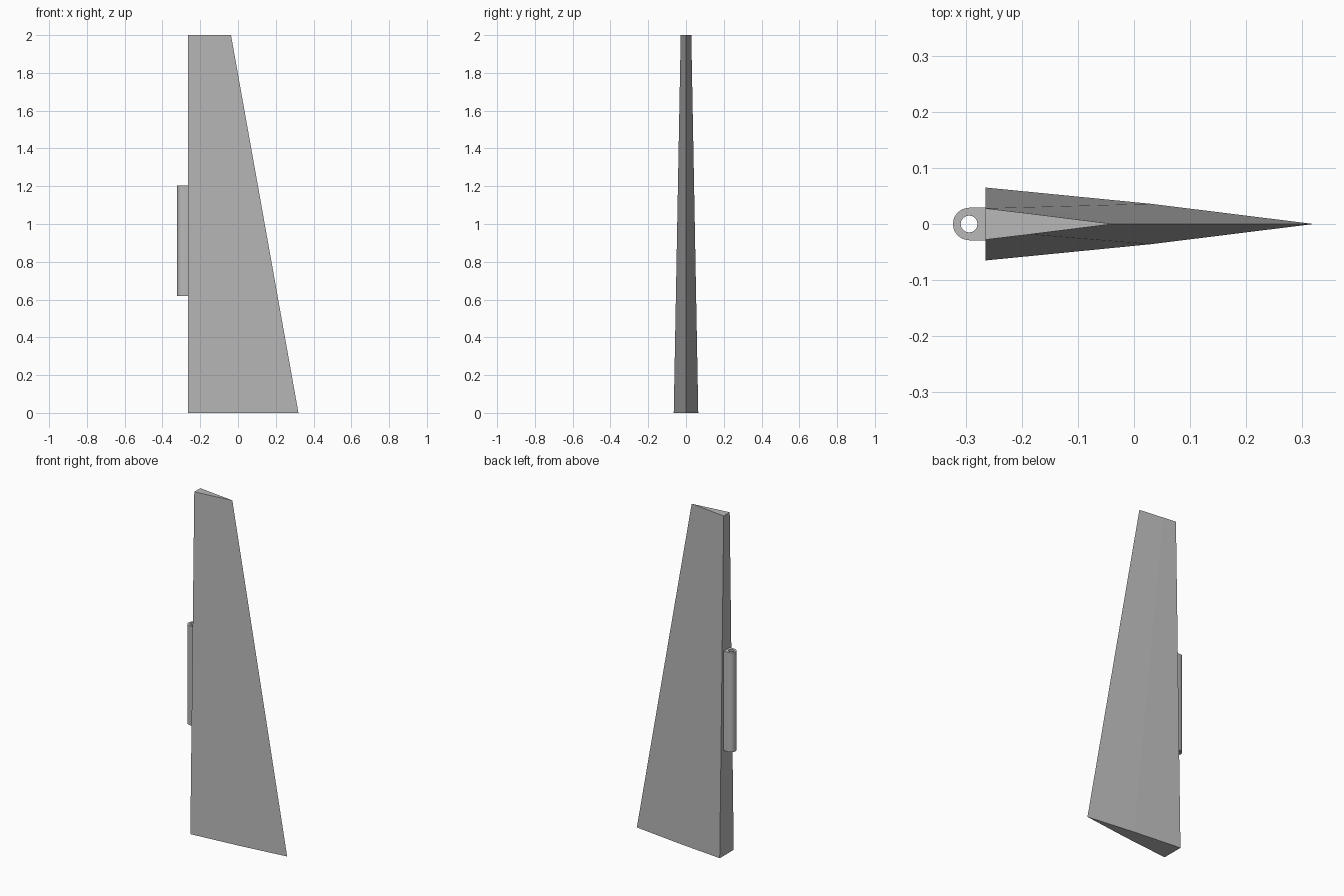
import bpy
from math import cos, sin, tau

cube = bpy.data.objects.get("Cube")
if cube:
    bpy.data.objects.remove(cube, do_unlink=True)

grey = bpy.data.materials.new("plain grey")
grey.use_nodes = True
colour = (0.48, 0.48, 0.48, 1)
grey.diffuse_color = colour
grey.node_tree.nodes["Principled BSDF"].inputs["Base Color"].default_value = colour


def make_part(name, verts, faces):
    mesh = bpy.data.meshes.new(name)
    mesh.from_pydata(verts, [], faces)
    mesh.materials.append(grey)
    obj = bpy.data.objects.new(name, mesh)
    bpy.context.collection.objects.link(obj)
    return obj


def section(lead, mid, tip, z):
    """Symmetric wedge outline: thick hinge edge, slight bulge, sharp tip."""
    half = [lead, mid]
    return ([(x, -y, z) for x, y in half] + [(tip, 0, z)]
            + [(x, y, z) for x, y in reversed(half)])


# Tapered blade lofted between the bottom and top sections
bottom = section((-0.265, 0.065), (0.03, 0.036), 0.32, 0)
top = section((-0.265, 0.028), (-0.185, 0.0185), -0.037, 2)
n = len(bottom)
sides = [(i, (i + 1) % n, (i + 1) % n + n, i + n) for i in range(n)]
make_part("blade", bottom + top,
          sides + [tuple(reversed(range(n))), tuple(range(n, 2 * n))])

# Hinge barrel: round outside, square where it meets the blade, bored through
SEG = 16
CX, OUTER, BORE = -0.294, 0.029, 0.015
verts, faces = [], []
for i in range(SEG):
    c, s = cos(tau * i / SEG), sin(tau * i / SEG)
    reach = OUTER / max(abs(c), abs(s)) if c > 0 else OUTER
    for r, z in ((reach, 0.62), (reach, 1.205), (BORE, 1.205), (BORE, 0.62)):
        verts.append((CX + r * c, r * s, z))
    j = (i + 1) % SEG
    for k in range(4):
        m = (k + 1) % 4
        faces.append((4 * i + k, 4 * j + k, 4 * j + m, 4 * i + m))
hinge = make_part("hinge_barrel", verts, faces)

bpy.ops.object.select_all(action='DESELECT')
hinge.select_set(True)
bpy.context.view_layer.objects.active = hinge
bpy.ops.object.shade_smooth_by_angle()
